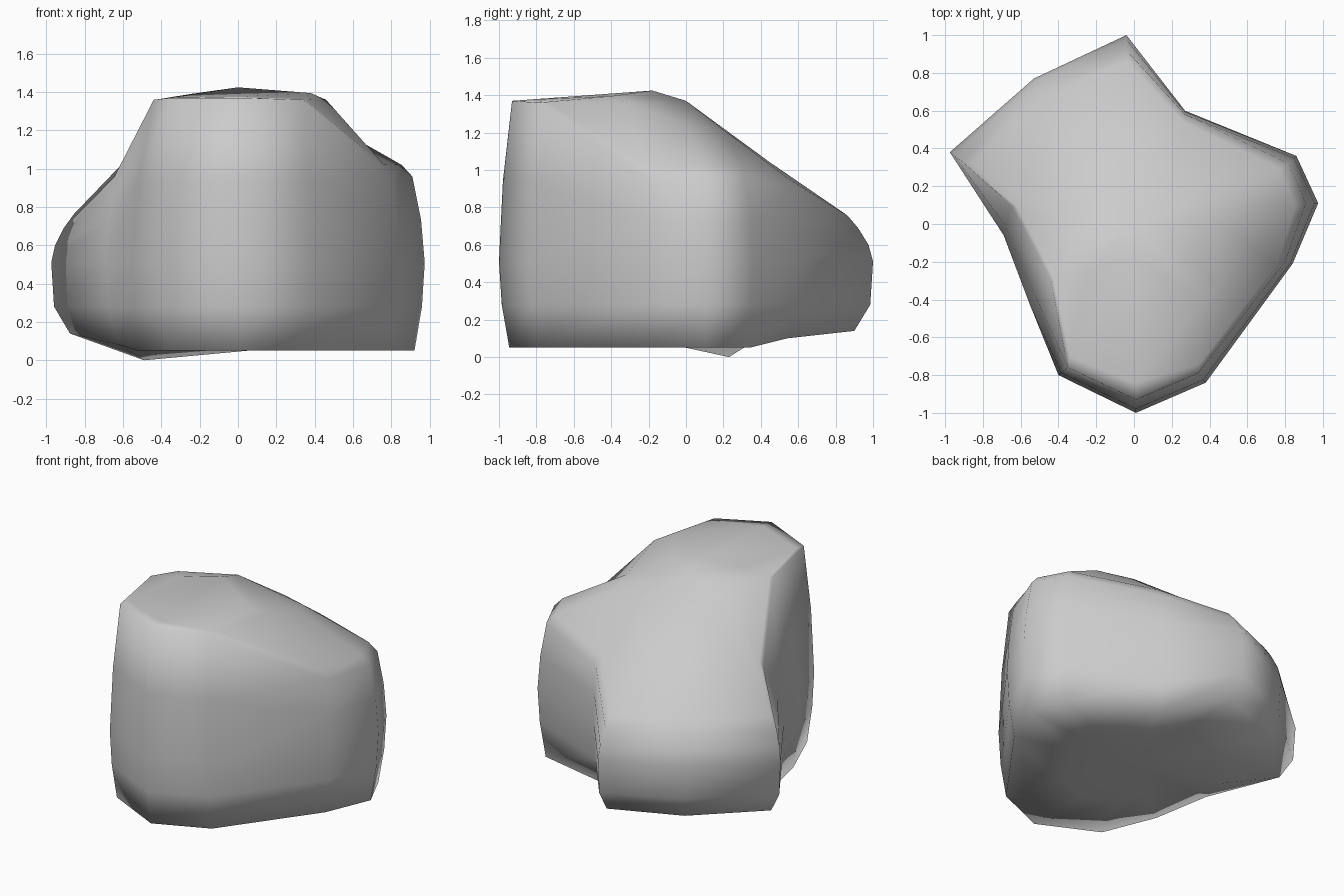
import bpy, bmesh
from mathutils import Vector

# Columns around the boulder: outline x, y | top rim x, y, z | base z | inner top x, y, z
columns = [
    (0.01, -1.00, 0.01, -0.93, 1.37, 0.05, 0.00, -0.18, 1.425),
    (0.38, -0.84, 0.34, -0.79, 1.36, 0.05, 0.38, -0.40, 1.395),
    (0.84, -0.21, 0.80, -0.20, 0.95, 0.05, 0.46, -0.32, 1.36),
    (0.975, 0.11, 0.91, 0.11, 0.96, 0.05, 0.45, 0.00, 1.25),
    (0.86, 0.36, 0.82, 0.32, 0.95, 0.05, 0.40, 0.12, 1.23),
    (0.27, 0.60, 0.27, 0.58, 0.90, 0.10, 0.20, 0.22, 1.20),
    (-0.04, 1.00, -0.04, 0.92, 0.69, 0.14, 0.00, 0.45, 1.04),
    (-0.53, 0.77, -0.50, 0.71, 0.70, 0.13, -0.30, 0.40, 1.04),
    (-0.975, 0.38, -0.91, 0.33, 0.69, 0.14, -0.46, 0.22, 1.10),
    (-0.69, -0.06, -0.65, 0.10, 0.95, 0.08, -0.36, 0.00, 1.28),
    (-0.55, -0.43, -0.44, -0.30, 1.36, 0.05, -0.34, -0.16, 1.365),
    (-0.40, -0.80, -0.35, -0.76, 1.37, 0.05, -0.25, -0.25, 1.39),
]

bm = bmesh.new()
rings = []
for i, (x, y, rx, ry, rz, bz, ix, iy, iz) in enumerate(columns):
    rim, inner = Vector((rx, ry, rz)), Vector((ix, iy, iz))
    wide = Vector((x, y, 0.51))
    middle = wide.lerp(rim, 0.3)
    middle.z = (0.51 + rz) / 2
    shoulder = rim.lerp(inner, 0.12)
    if rz < 1.2 and i != 9:         # rounded shoulder on the low sides
        shoulder.z += 0.025
    under = Vector((x * 0.5, y * 0.5, 0.05 + (bz - 0.05) * 0.6))
    if i == 8:                      # lowest point of the underside
        under = Vector((-0.49, 0.23, 0.0))
    s = 0.945 if bz < 0.06 else 0.90
    path = [under, Vector((x * s, y * s, bz)), Vector((x * 0.985, y * 0.985, 0.28)),
            wide, middle, rim, shoulder, inner]
    rings.append([bm.verts.new(p) for p in path])

# Skin the columns and close the top and underside
top = bm.verts.new((0, 0, 1.37))
bottom = bm.verts.new((0.05, 0, 0.05))
for i, a in enumerate(rings):
    b = rings[(i + 1) % len(rings)]
    for k in range(len(a) - 1):
        bm.faces.new((a[k], b[k], b[k + 1], a[k + 1]))
    bm.faces.new((a[-1], b[-1], top))
    bm.faces.new((b[0], a[0], bottom))
bmesh.ops.recalc_face_normals(bm, faces=bm.faces)
for f in bm.faces:
    f.smooth = True

mesh = bpy.data.meshes.new("boulder")
bm.to_mesh(mesh)
bm.free()
boulder = bpy.data.objects.new("boulder", mesh)
bpy.context.collection.objects.link(boulder)
